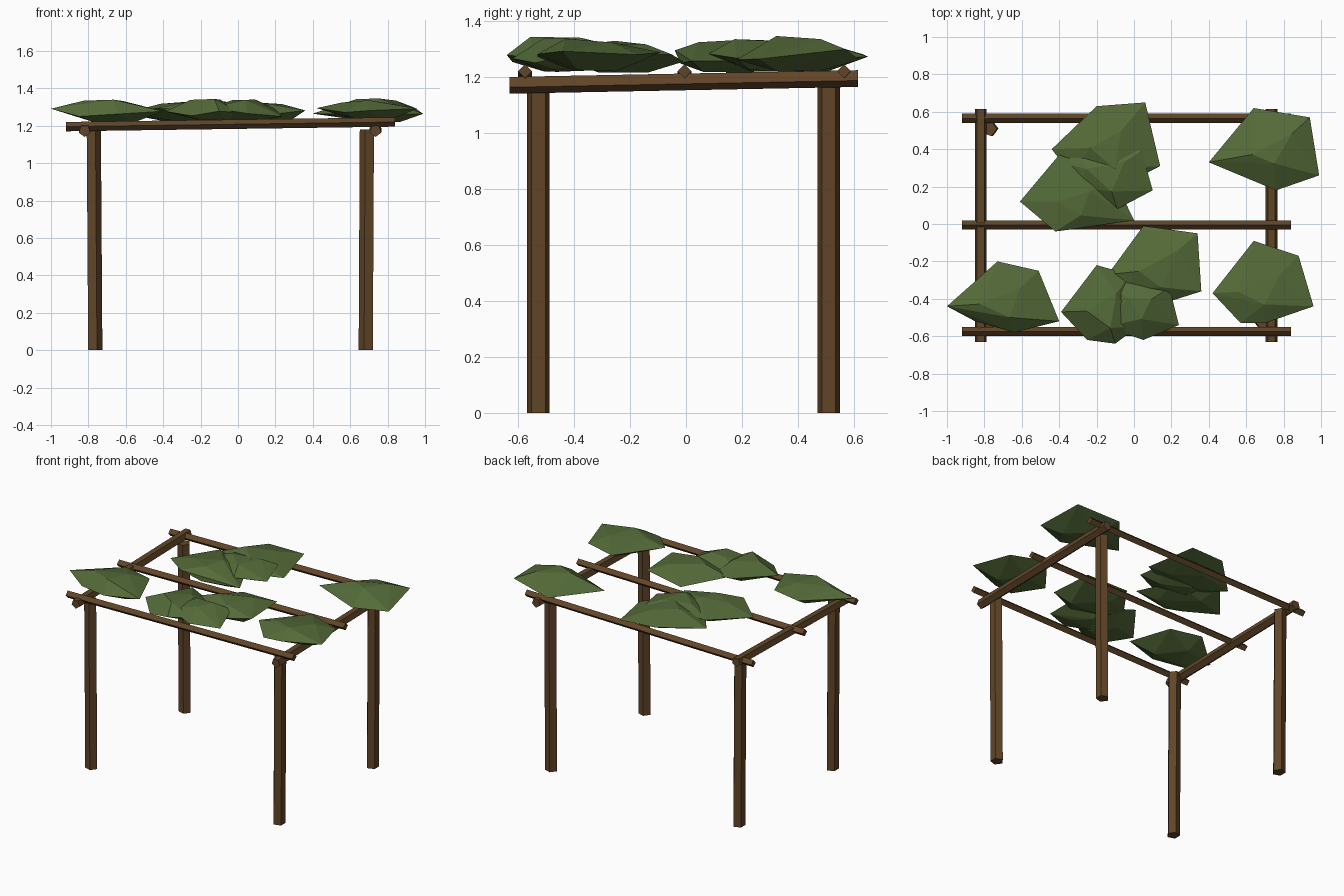
import bpy, bmesh, math, random
from mathutils import Vector

cube = bpy.data.objects.get("Cube")
if cube:
    bpy.data.objects.remove(cube, do_unlink=True)

random.seed(4)
X, Y, Z = Vector((1, 0, 0)), Vector((0, 1, 0)), Vector((0, 0, 1))


def make_material(name, color):
    mat = bpy.data.materials.new(name)
    mat.use_nodes = True
    mat.diffuse_color = color
    shader = mat.node_tree.nodes["Principled BSDF"]
    shader.inputs["Base Color"].default_value = color
    shader.inputs["Roughness"].default_value = 0.9
    return mat


bark = make_material("bark brown", (0.12, 0.06, 0.021, 1))
leaf = make_material("leaf green", (0.088, 0.145, 0.04, 1))


def add_object(name, bm, mat):
    bmesh.ops.recalc_face_normals(bm, faces=bm.faces[:])
    mesh = bpy.data.meshes.new(name)
    bm.to_mesh(mesh)
    bm.free()
    mesh.materials.append(mat)
    obj = bpy.data.objects.new(name, mesh)
    bpy.context.collection.objects.link(obj)
    return obj


def pole(name, start, end, radius, sides, u, v, turn=0.0):
    """Straight faceted pole; its end rings lie in the u-v plane."""
    bm = bmesh.new()
    rings = []
    for centre in (Vector(start), Vector(end)):
        ring = []
        for i in range(sides):
            angle = turn + i * math.tau / sides
            offset = u * math.cos(angle) + v * math.sin(angle)
            ring.append(bm.verts.new(centre + offset * radius))
        rings.append(ring)
    low, high = rings
    bm.faces.new(low)
    bm.faces.new(high)
    for i in range(sides):
        j = (i + 1) % sides
        bm.faces.new((low[i], low[j], high[j], high[i]))
    return add_object(name, bm, bark)


def clump(name, outline, top=1.34, bottom=1.215):
    """Flattened faceted foliage: hull of a rim, a crown and an underside."""
    bm = bmesh.new()
    rim = [Vector((x, y, 0)) for x, y in outline]
    centre = sum(rim, Vector()) / len(rim)
    middle = (top + bottom) / 2
    for i, point in enumerate(rim):
        bm.verts.new(point + Z * (middle + random.uniform(-0.03, 0.02)))
        if i % 2 == 0:
            crown = centre.lerp(point, random.uniform(0.3, 0.55))
            bm.verts.new(crown + Z * (top - random.uniform(0, 0.02)))
        else:
            under = centre.lerp(point, random.uniform(0.35, 0.6))
            bm.verts.new(under + Z * (bottom + random.uniform(0, 0.015)))
    hull = bmesh.ops.convex_hull(bm, input=bm.verts[:])
    loose = [v for v in hull["geom_interior"] if isinstance(v, bmesh.types.BMVert)]
    bmesh.ops.delete(bm, geom=loose, context="VERTS")
    return add_object(name, bm, leaf)


# Four pentagonal posts, leaning very slightly
for side, x, shift, turn in (("left", 0.687, 0.006, math.pi),
                             ("right", -0.767, -0.008, 0)):
    for end, y in (("front", -0.527), ("back", 0.51)):
        pole(f"{end}_{side}_post", (x, y, 0), (x + shift, y, 1.18),
             0.042, 5, X, Y, turn)

# Two side beams, rising toward the back
for side, x in (("left", 0.735), ("right", -0.82)):
    pole(f"{side}_beam", (x, -0.63, 1.173), (x, 0.615, 1.197),
         0.033, 5, X, Z, -math.pi / 2)

# Three square rails set on edge across the beams
for place, y in (("front", -0.575), ("middle", -0.005), ("back", 0.565)):
    pole(f"{place}_rail", (-0.92, y, 1.195), (0.84, y, 1.22), 0.025, 4, Y, Z)

# Foliage at the corners
clump("back_left_foliage",
      [(.40, .33), (.64, .62), (.94, .57), (.99, .26), (.76, .18)], top=1.35)
clump("front_left_foliage",
      [(.42, -.37), (.64, -.09), (.88, -.17), (.96, -.44), (.70, -.53), (.57, -.53)])
clump("front_right_foliage",
      [(-1, -.44), (-.73, -.2), (-.51, -.25), (-.4, -.52), (-.64, -.58), (-.85, -.52)])

# Overlapping foliage along the front middle
clump("front_middle_foliage_a",
      [(-.39, -.47), (-.2, -.22), (-.02, -.27), (.02, -.55), (-.1, -.64), (-.25, -.62)],
      top=1.345)
clump("front_middle_foliage_b",
      [(-.14, -.27), (.05, -.01), (.34, -.05), (.36, -.36), (.17, -.42), (-.07, -.35)],
      top=1.335)
clump("front_middle_foliage_c",
      [(-.14, -.32), (0, -.28), (.19, -.34), (.24, -.54), (.05, -.62), (-.15, -.55)])

# Overlapping foliage along the back middle
clump("back_middle_foliage_a",
      [(-.44, .4), (-.2, .63), (.06, .65), (.14, .31), (-.07, .2), (-.34, .27)])
clump("back_middle_foliage_b",
      [(-.61, .12), (-.4, .37), (-.12, .27), (0, .02), (-.27, -.02), (-.42, -.04)],
      top=1.335)
clump("back_middle_foliage_c",
      [(-.36, .32), (-.29, .44), (.04, .39), (.1, .18), (-.09, .08), (-.3, .2)],
      top=1.345)
